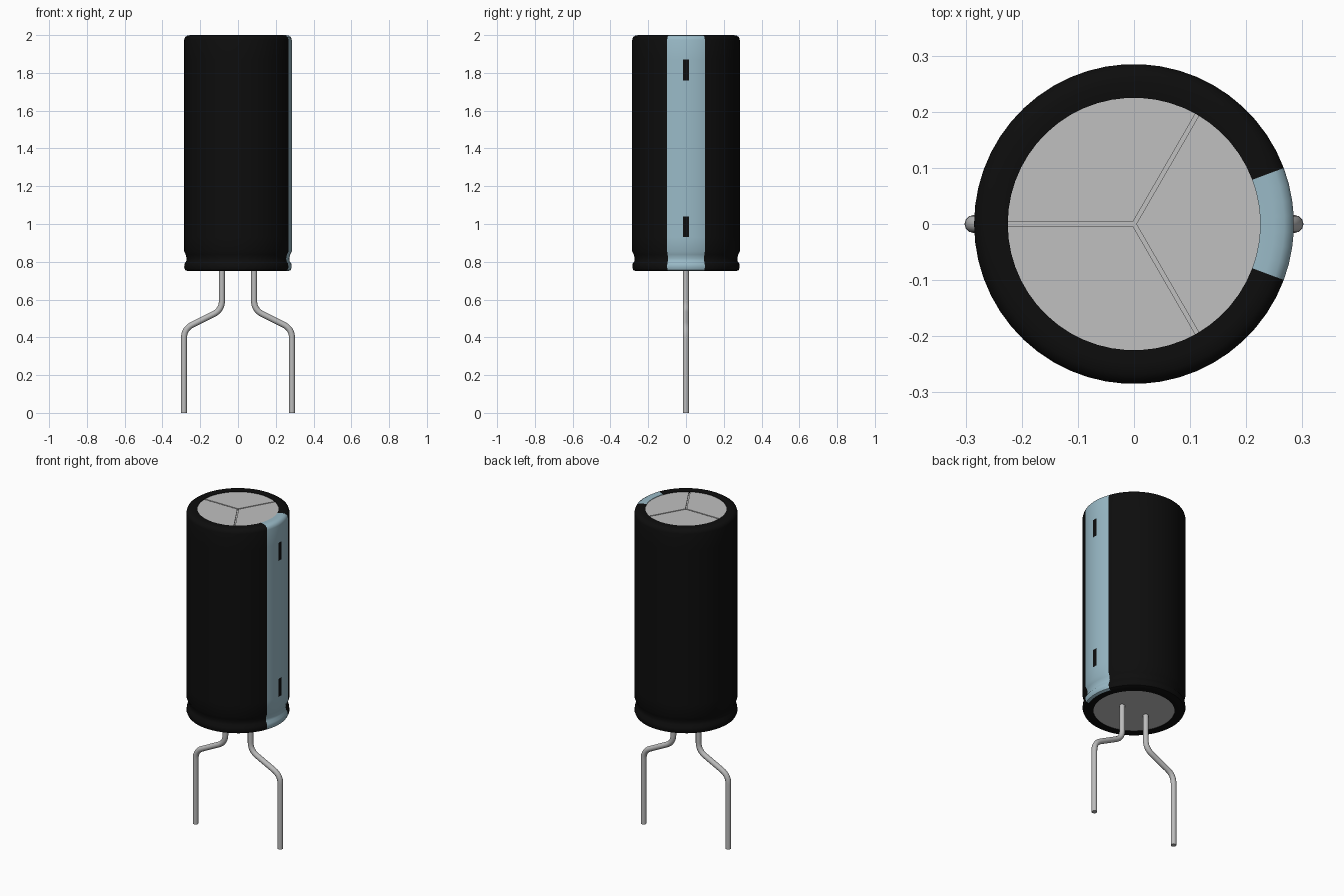
import bpy
import bmesh
import math

cube = bpy.data.objects.get("Cube")
if cube:
    bpy.data.objects.remove(cube, do_unlink=True)


def material(name, rgb, rough=0.5):
    m = bpy.data.materials.new(name)
    m.use_nodes = True
    m.diffuse_color = (*rgb, 1)
    bsdf = m.node_tree.nodes["Principled BSDF"]
    bsdf.inputs["Base Color"].default_value = (*rgb, 1)
    bsdf.inputs["Roughness"].default_value = rough
    return m


BLACK = material("black sleeve", (0.004, 0.004, 0.004))
BLUE = material("pale blue stripe", (0.32, 0.49, 0.57))
ALUMINIUM = material("aluminium", (0.53, 0.53, 0.53))
WIRE = material("tinned wire", (0.50, 0.50, 0.50))


def finish(bm, name, mats, smooth=True):
    mesh = bpy.data.meshes.new(name)
    bm.to_mesh(mesh)
    bm.free()
    for m in mats:
        mesh.materials.append(m)
    obj = bpy.data.objects.new(name, mesh)
    bpy.context.collection.objects.link(obj)
    if smooth:
        bpy.ops.object.select_all(action="DESELECT")
        obj.select_set(True)
        bpy.context.view_layer.objects.active = obj
        bpy.ops.object.shade_smooth_by_angle(angle=math.radians(40))
    return obj


# Sleeve: lathed profile with columns placed at the stripe and slot edges
R = 0.285
STRIPE, SLOT = 20.5, 3.0
profile = [(0.225, 0.757), (0.225, 0.75), (0.265, 0.75), (0.279, 0.756), (R, 0.77),
           (0.283, 0.79), (0.274, 0.803), (0.272, 0.818), (0.277, 0.838), (R, 0.855),
           (R, 0.93), (R, 1.04), (R, 1.76), (R, 1.87), (R, 1.975), (0.281, 1.989),
           (0.268, 1.998), (0.25, 2.0), (0.225, 1.998), (0.225, 1.985)]
angles = [-STRIPE, -14.5, -8.5, -SLOT, SLOT, 8.5, 14.5]
REST = 48
angles += [STRIPE + (360 - 2 * STRIPE) * i / REST for i in range(REST)]

bm = bmesh.new()
rings = [[bm.verts.new((r * math.cos(math.radians(a)), r * math.sin(math.radians(a)), z))
          for a in angles] for r, z in profile]
slots = []
n = len(angles)
for lower, upper, (r0, z0), (r1, z1) in zip(rings, rings[1:], profile, profile[1:]):
    for j in range(n):
        k = (j + 1) % n
        face = bm.faces.new((lower[j], lower[k], upper[k], upper[j]))
        face.material_index = 1 if j < 7 and (z0 + z1) / 2 > 0.752 else 0
        if angles[j] == -SLOT and (z0, z1) in ((0.93, 1.04), (1.76, 1.87)):
            slots.append(face)

# Minus marks sunk into the stripe with black floors
walls = bmesh.ops.inset_individual(bm, faces=slots, thickness=0.0, depth=-0.018)["faces"]
for f in walls:
    f.material_index = 1
for f in slots:
    f.material_index = 0
finish(bm, "sleeve", [BLACK, BLUE])


# End plates closing the can
def plate(name, z, thickness):
    bm = bmesh.new()
    bmesh.ops.create_cone(bm, cap_ends=True, segments=48, radius1=0.226,
                          radius2=0.226, depth=thickness)
    bmesh.ops.translate(bm, verts=bm.verts, vec=(0, 0, z))
    finish(bm, name, [ALUMINIUM])


plate("bottom_plate", 0.759, 0.01)
plate("vent_floor", 1.983, 0.01)

# Top cap: three wedges separated by vent grooves
GAP, CAP_R, STEPS = 0.0035, 0.226, 16
bm = bmesh.new()
for s in range(3):
    mid = math.radians(120 * s)
    half = math.radians(60) - math.asin(GAP / CAP_R)
    tip = GAP / math.sin(math.radians(60))
    pts = [(tip * math.cos(mid), tip * math.sin(mid))]
    for i in range(STEPS + 1):
        a = mid - half + 2 * half * i / STEPS
        pts.append((CAP_R * math.cos(a), CAP_R * math.sin(a)))
    low = [bm.verts.new((x, y, 1.986)) for x, y in pts]
    top = [bm.verts.new((x, y, 1.995)) for x, y in pts]
    bm.faces.new(top)
    for i in range(len(pts)):
        k = (i + 1) % len(pts)
        bm.faces.new((low[i], low[k], top[k], top[i]))
finish(bm, "vented_top", [ALUMINIUM], smooth=False)


# Bent wire leads with rounded corners
def lead(name, side):
    corners = [(0.085, 0.76), (0.085, 0.545), (0.286, 0.445), (0.286, 0.0)]
    path = [corners[0]]
    for a, b, c in zip(corners, corners[1:], corners[2:]):
        def toward(p, d=0.05):
            length = math.dist(b, p)
            return [b[i] + (p[i] - b[i]) * d / length for i in (0, 1)]
        p, q = toward(a), toward(c)
        for i in range(9):
            t = i / 8
            path.append([(1 - t) ** 2 * p[m] + 2 * t * (1 - t) * b[m] + t * t * q[m]
                         for m in (0, 1)])
    path.append(corners[-1])
    curve = bpy.data.curves.new(name, "CURVE")
    curve.dimensions = "3D"
    curve.bevel_depth = 0.016
    curve.bevel_resolution = 4
    curve.use_fill_caps = True
    spline = curve.splines.new("POLY")
    spline.points.add(len(path) - 1)
    for point, (x, z) in zip(spline.points, path):
        point.co = (side * x, 0, z, 1)
    spline.use_smooth = True
    curve.materials.append(WIRE)
    bpy.context.collection.objects.link(bpy.data.objects.new(name, curve))


lead("left_lead", 1)
lead("right_lead", -1)
